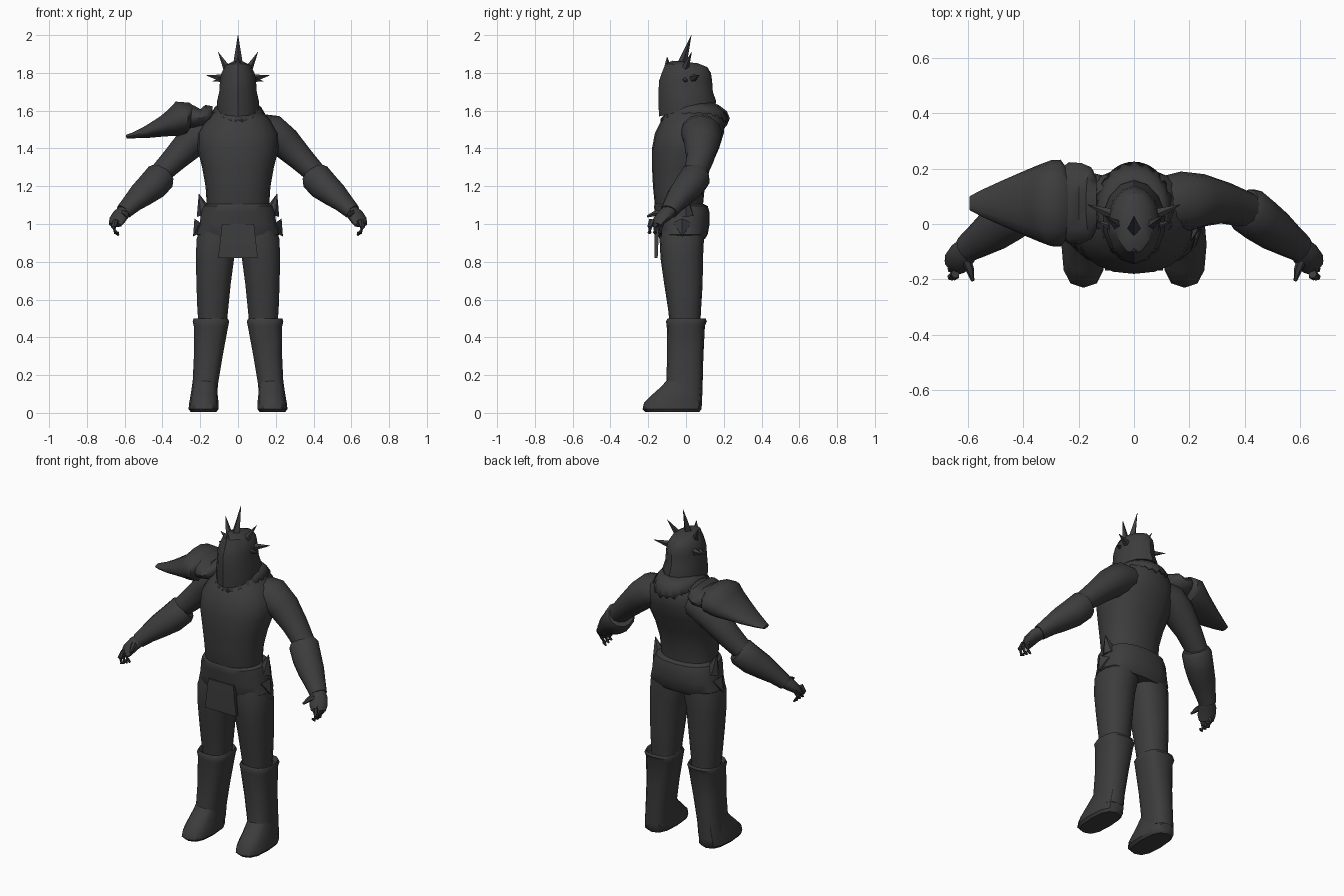
import bpy, bmesh, math
from mathutils import Vector

dark = bpy.data.materials.new("charcoal")
dark.diffuse_color = (0.046, 0.046, 0.046, 1)


def finish(name, bm, mirror=False, angle=40):
    bmesh.ops.recalc_face_normals(bm, faces=bm.faces)
    me = bpy.data.meshes.new(name)
    bm.to_mesh(me)
    bm.free()
    me.materials.append(dark)
    me.shade_smooth()
    me.set_sharp_from_angle(angle=math.radians(angle))
    ob = bpy.data.objects.new(name, me)
    bpy.context.collection.objects.link(ob)
    if mirror:
        m = ob.modifiers.new("mirror", 'MIRROR')
        m.use_mirror_merge = False
    return ob


def skin(bm, loops):
    """Bridge equal point loops into a closed body."""
    rows = [[bm.verts.new(p) for p in loop] for loop in loops]
    n = len(rows[0])
    for a, b in zip(rows, rows[1:]):
        for i in range(n):
            j = (i + 1) % n
            bm.faces.new((a[i], a[j], b[j], b[i]))
    bm.faces.new(rows[0][::-1])
    bm.faces.new(rows[-1])


def sgnpow(v, p):
    return math.copysign(abs(v) ** p, v)


def stack(name, rings, n=16, p=1.0, mirror=False, angle=40):
    """Horizontal rings: z, x0, x1, y0, y1, optional tilt in y."""
    loops = []
    for z, x0, x1, y0, y1, *t in rings:
        tilt = t[0] if t else 0
        loop = []
        for i in range(n):
            a = 2 * math.pi * i / n
            dx = sgnpow(math.sin(a), p) * (x1 - x0) / 2
            dy = -sgnpow(math.cos(a), p) * (y1 - y0) / 2
            loop.append(((x0 + x1) / 2 + dx, (y0 + y1) / 2 + dy, z + tilt * dy))
        loops.append(loop)
    bm = bmesh.new()
    skin(bm, loops)
    return finish(name, bm, mirror, angle)


def add_tube(bm, pts, n=12):
    """Points along a limb: x, y, z, side radius, up radius."""
    loops = []
    for k, (x, y, z, ra, rb) in enumerate(pts):
        a, b = pts[max(k - 1, 0)], pts[min(k + 1, len(pts) - 1)]
        d = (Vector(b[:3]) - Vector(a[:3])).normalized()
        side = d.cross(Vector((0, 0, 1))).normalized()
        up = side.cross(d)
        loops.append([Vector((x, y, z)) + side * ra * math.cos(2 * math.pi * i / n)
                      + up * rb * math.sin(2 * math.pi * i / n) for i in range(n)])
    skin(bm, loops)


def tube(name, pts, n=12, mirror=False):
    bm = bmesh.new()
    add_tube(bm, pts, n)
    return finish(name, bm, mirror, 50)


def spike(name, base, tip, r, n=5, mirror=False):
    b, t = Vector(base), Vector(tip)
    bm = bmesh.new()
    q = (t - b).to_track_quat('Z', 'Y').to_matrix().to_4x4()
    q.translation = (b + t) / 2
    bmesh.ops.create_cone(bm, cap_ends=True, segments=n, radius1=r, radius2=0.001,
                          depth=(t - b).length, matrix=q)
    return finish(name, bm, mirror, 30)


# Torso
stack("torso", [
    (1.00, -.165, .165, -.14, .09), (1.10, -.165, .165, -.165, .09),
    (1.20, -.172, .172, -.175, .10), (1.30, -.19, .19, -.18, .13),
    (1.40, -.215, .215, -.18, .175), (1.48, -.215, .215, -.165, .20),
    (1.55, -.175, .175, -.13, .205), (1.60, -.125, .125, -.09, .18),
    (1.64, -.08, .08, -.06, .13)], 20, .9, angle=60)

# Arms, sleeves and hands
tube("upper_arm", [
    (.10, .07, 1.50, .10, .085), (.18, .08, 1.485, .11, .095),
    (.25, .085, 1.43, .095, .085), (.33, .075, 1.35, .075, .07),
    (.43, .045, 1.25, .06, .055)], mirror=True)
tube("sleeve", [
    (.395, .06, 1.265, .072, .068), (.41, .05, 1.25, .085, .082),
    (.455, .015, 1.20, .083, .08), (.51, -.025, 1.155, .076, .068),
    (.56, -.06, 1.11, .062, .052), (.605, -.09, 1.065, .05, .042)], mirror=True)
tube("hand", [
    (.585, -.075, 1.08, .042, .035), (.62, -.11, 1.05, .05, .035),
    (.64, -.14, 1.02, .05, .028), (.65, -.155, .995, .04, .02)], 10, True)
bm = bmesh.new()
for k in range(3):
    y = -.125 - .028 * k
    add_tube(bm, [(.645, y, 1.02, .016, .016), (.66, y - .01, .985, .014, .014),
                  (.648, y - .012, .955, .011, .011),
                  (.632, y - .008, .94 + .008 * k, .005, .005)], 6)
finish("fingers", bm, True)
tube("thumb", [(.61, -.12, 1.06, .02, .02), (.592, -.165, 1.055, .015, .015),
               (.582, -.205, 1.04, .006, .006)], 6, True)

# Trousers
stack("trouser_leg", [
    (.46, .06, .21, -.085, .075), (.55, .05, .217, -.095, .08),
    (.68, .037, .222, -.115, .088), (.82, .018, .225, -.135, .09),
    (.92, -.005, .222, -.14, .095), (1.02, -.005, .19, -.13, .09)],
    14, .85, True, 60)

# Boots
stack("boot_shaft", [
    (.06, .11, .25, -.12, .085), (.15, .105, .242, -.105, .088),
    (.30, .08, .235, -.10, .092), (.46, .05, .236, -.102, .10),
    (.485, .045, .242, -.106, .11), (.50, .052, .236, -.098, .104),
    (.475, .065, .22, -.085, .09)], 14, .75, True)
stack("boot_foot", [
    (.005, .115, .25, -.215, .07), (.02, .102, .262, -.23, .082),
    (.055, .103, .258, -.222, .085), (.10, .108, .25, -.175, .086),
    (.14, .108, .244, -.13, .087), (.18, .11, .238, -.095, .085)],
    12, .75, True)

# Belt with flared hem and side points
stack("belt", [
    (.92, -.19, .19, -.14, .10), (.945, -.222, .222, -.15, .115),
    (1.00, -.205, .205, -.16, .125), (1.06, -.198, .198, -.165, .125),
    (1.095, -.185, .185, -.17, .115), (1.105, -.165, .165, -.165, .095)], 18, .8)
spike("belt_horn", (.175, .0, 1.05), (.207, .0, 1.16), .045, 6, True)
spike("belt_hem_point", (.19, -.02, 1.0), (.237, -.02, .935), .05, 5, True)

# Loincloth flap
bm = bmesh.new()
skin(bm, [[(-w, y0, z), (w, y0, z), (w, y1, z), (-w, y1, z)] for z, w, y0, y1 in
          ((.82, .105, -.167, -.15), (.93, .092, -.168, -.145), (1.0, .085, -.165, -.14))])
finish("loincloth", bm)

# Ragged collar
bm = bmesh.new()
n = 40
loops = [[], [], []]
for i in range(n):
    a = 2 * math.pi * i / n
    s, c = math.sin(a), -math.cos(a)
    jag = (0, .018, .006, .026)[i % 4]
    loops[0].append((.09 * s, .05 + .10 * c, 1.645))
    loops[1].append((.122 * s, .05 + .15 * c, 1.62 - .025 * c * c))
    loops[2].append((.142 * s, .045 + .18 * c, 1.592 - .035 * c * c - jag))
rows = [[bm.verts.new(p) for p in l] for l in loops]
for a, b in zip(rows, rows[1:]):
    for i in range(n):
        bm.faces.new((a[i], a[(i + 1) % n], b[(i + 1) % n], b[i]))
collar = finish("collar", bm)
collar.modifiers.new("thickness", 'SOLIDIFY').thickness = .012

# Helmet with ridged face
stack("helmet", [
    (1.605, -.112, .112, -.143, .158, .24), (1.64, -.115, .115, -.145, .158, .10),
    (1.70, -.102, .102, -.146, .142), (1.76, -.098, .098, -.142, .138),
    (1.80, -.09, .09, -.128, .132), (1.84, -.066, .066, -.108, .112, -.08),
    (1.858, -.03, .03, -.07, .06, -.1)], 14, 1.05, angle=35)
spike("brow_point", (0, -.095, 1.79), (0, -.10, 1.885), .032, 4)
spike("crown_spike", (0, -.03, 1.82), (0, .028, 2.0), .03, 4)
spike("upper_spike", (.05, -.01, 1.81), (.105, .03, 1.91), .024, 5, True)
spike("side_spike", (.08, .035, 1.77), (.167, .07, 1.787), .022, 5, True)
spike("cheek_spike", (.08, -.01, 1.765), (.135, .01, 1.755), .016, 5, True)

# Shoulder guard on one side: inner plate and long pointed plate
tube("shoulder_guard_inner", [
    (-.135, .075, 1.58, .09, .045), (-.155, .075, 1.58, .13, .055),
    (-.19, .075, 1.56, .145, .05), (-.235, .075, 1.565, .148, .065),
    (-.27, .075, 1.56, .12, .06)], 14)
tube("shoulder_guard_point", [
    (-.245, .075, 1.555, .13, .07), (-.265, .075, 1.56, .157, .085),
    (-.30, .075, 1.56, .155, .095), (-.34, .075, 1.535, .14, .077),
    (-.40, .075, 1.515, .115, .055), (-.48, .075, 1.488, .08, .034),
    (-.55, .075, 1.47, .048, .017), (-.592, .075, 1.462, .026, .01)], 14)
